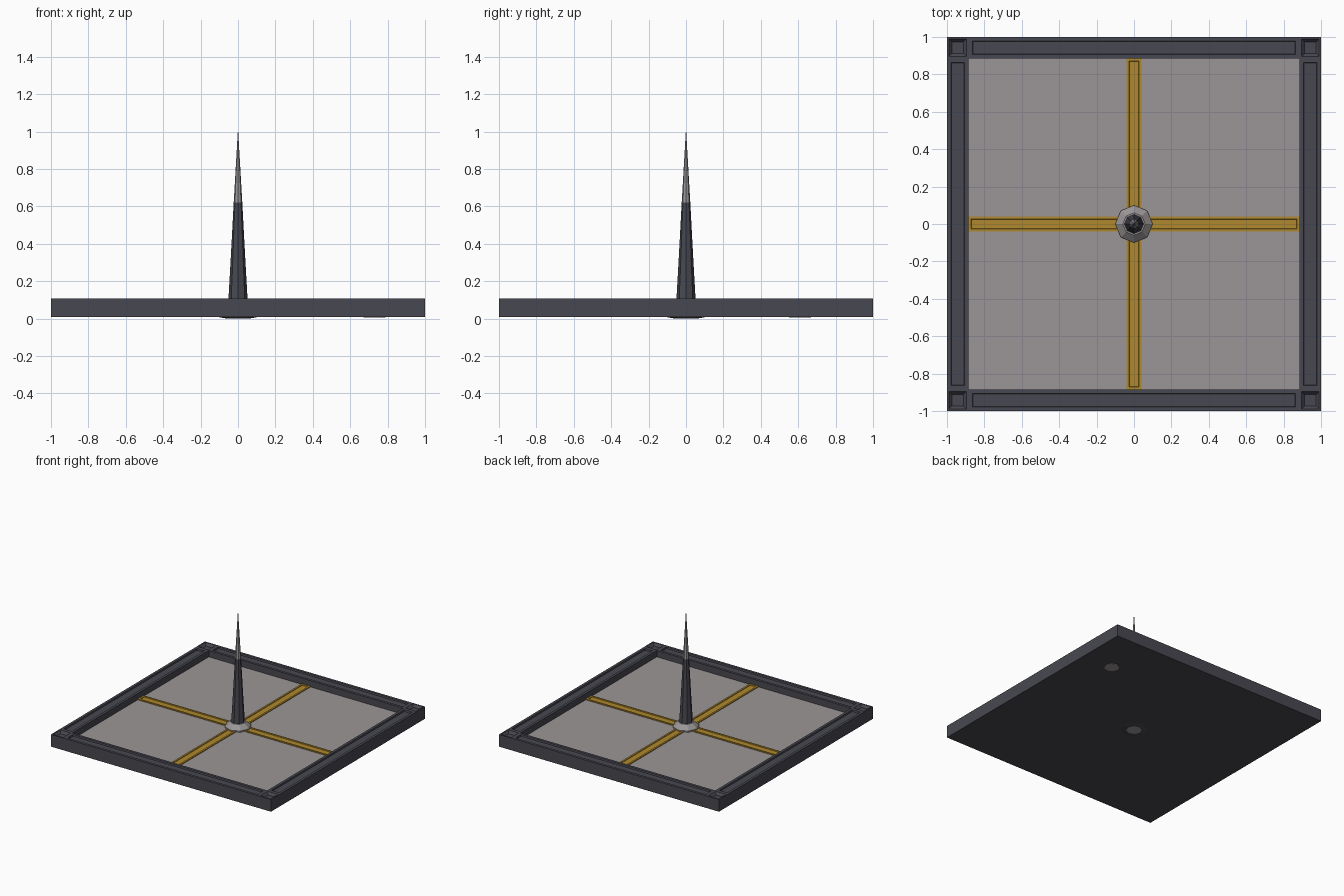
import bpy, bmesh, math
from mathutils import Matrix

if "Cube" in bpy.data.objects:
    bpy.data.objects.remove(bpy.data.objects["Cube"])


def material(name, rgb):
    m = bpy.data.materials.new(name)
    m.diffuse_color = (*rgb, 1)
    m.use_nodes = True
    m.node_tree.nodes["Principled BSDF"].inputs["Base Color"].default_value = m.diffuse_color
    return m


DARK = material("dark slate", (0.064, 0.064, 0.082))
LIGHT = material("warm grey stone", (0.33, 0.305, 0.31))
GOLD = material("gold", (0.43, 0.25, 0.026))


def finish(bm, name, mats):
    bmesh.ops.recalc_face_normals(bm, faces=bm.faces)
    me = bpy.data.meshes.new(name)
    bm.to_mesh(me)
    bm.free()
    for m in mats:
        me.materials.append(m)
    ob = bpy.data.objects.new(name, me)
    bpy.context.collection.objects.link(ob)
    return ob


def box(x0, x1, y0, y1, z0, z1):
    bm = bmesh.new()
    bmesh.ops.create_cube(bm, size=1)
    for v in bm.verts:
        v.co = ((x0 + x1) / 2 + v.co.x * (x1 - x0),
                (y0 + y1) / 2 + v.co.y * (y1 - y0),
                (z0 + z1) / 2 + v.co.z * (z1 - z0))
    return bm


def top_face(bm):
    return max(bm.faces, key=lambda f: f.calc_center_median().z)


def recess(bm, margin, slope, depth):
    """Inset the top face, then sink the inner panel."""
    f = top_face(bm)
    bmesh.ops.inset_region(bm, faces=[f], thickness=margin)
    bmesh.ops.inset_region(bm, faces=[f], thickness=slope, depth=-depth)


def lathe(name, profile, mats, rule, sides=8):
    """Faceted solid from (radius, z) rings; rule(z, normal) picks the material."""
    bm = bmesh.new()
    rings = [[bm.verts.new((r * math.cos(a), r * math.sin(a), z))
              for a in (2 * math.pi * i / sides for i in range(sides))]
             for r, z in profile]
    for lo, hi in zip(rings, rings[1:]):
        for i in range(sides):
            j = (i + 1) % sides
            bm.faces.new((lo[i], lo[j], hi[j], hi[i]))
    bm.faces.new(rings[0][::-1])
    bm.faces.new(rings[-1])
    for f in bm.faces:
        f.material_index = rule(f.calc_center_median().z)
    return finish(bm, name, mats)


BOTTOM, RIM, FLOOR, INNER = 0.007, 0.107, 0.055, 0.885

# Floor slab: light top, dark underneath
bm = box(-INNER, INNER, -INNER, INNER, BOTTOM, FLOOR)
top_face(bm).material_index = 1
finish(bm, "floor_slab", [DARK, LIGHT])

# Frame bars with sunken panels, corner blocks with sunken pyramids, gold cross arms
for i, side in enumerate(("right", "back", "left", "front")):
    turn = Matrix.Rotation(i * math.pi / 2, 4, 'Z')

    bm = box(INNER, 1, -INNER, INNER, BOTTOM, RIM)
    recess(bm, 0.03, 0.004, 0.012)
    finish(bm, f"frame_bar_{side}", [DARK]).data.transform(turn)

    bm = box(INNER, 1, INNER, 1, BOTTOM, RIM)
    recess(bm, 0.015, 0.024, 0.02)
    finish(bm, f"frame_corner_{side}", [DARK]).data.transform(turn)

    bm = box(0.04, INNER, -0.04, 0.04, FLOOR - 0.005, FLOOR + 0.007)
    recess(bm, 0.02, 0.002, 0.005)
    finish(bm, f"cross_arm_{side}", [GOLD]).data.transform(turn)

# Octagonal collar around the spike
lathe("spike_collar", [(0.1, 0.05), (0.1, 0.066), (0.06, 0.102)], [LIGHT], lambda z: 0)

# Tapered spike, dark below and light toward the tip
lathe("spike", [(0.052, 0.09), (0.04, 0.3), (0.023, 0.62), (0.001, 1.0)],
      [DARK, LIGHT], lambda z: 1 if z > 0.62 else 0)

# Shallow foot under the centre with a light bottom face
lathe("under_foot", [(0.058, 0.0), (0.08, 0.003), (0.11, 0.009)],
      [DARK, LIGHT], lambda z: 1 if z < 0.001 else 0)

# Light round spot on the underside
spot = lathe("underside_spot", [(0.058, 0.005), (0.058, 0.009)], [LIGHT], lambda z: 0)
spot.data.transform(Matrix.Translation((0.73, 0.61, 0)))
